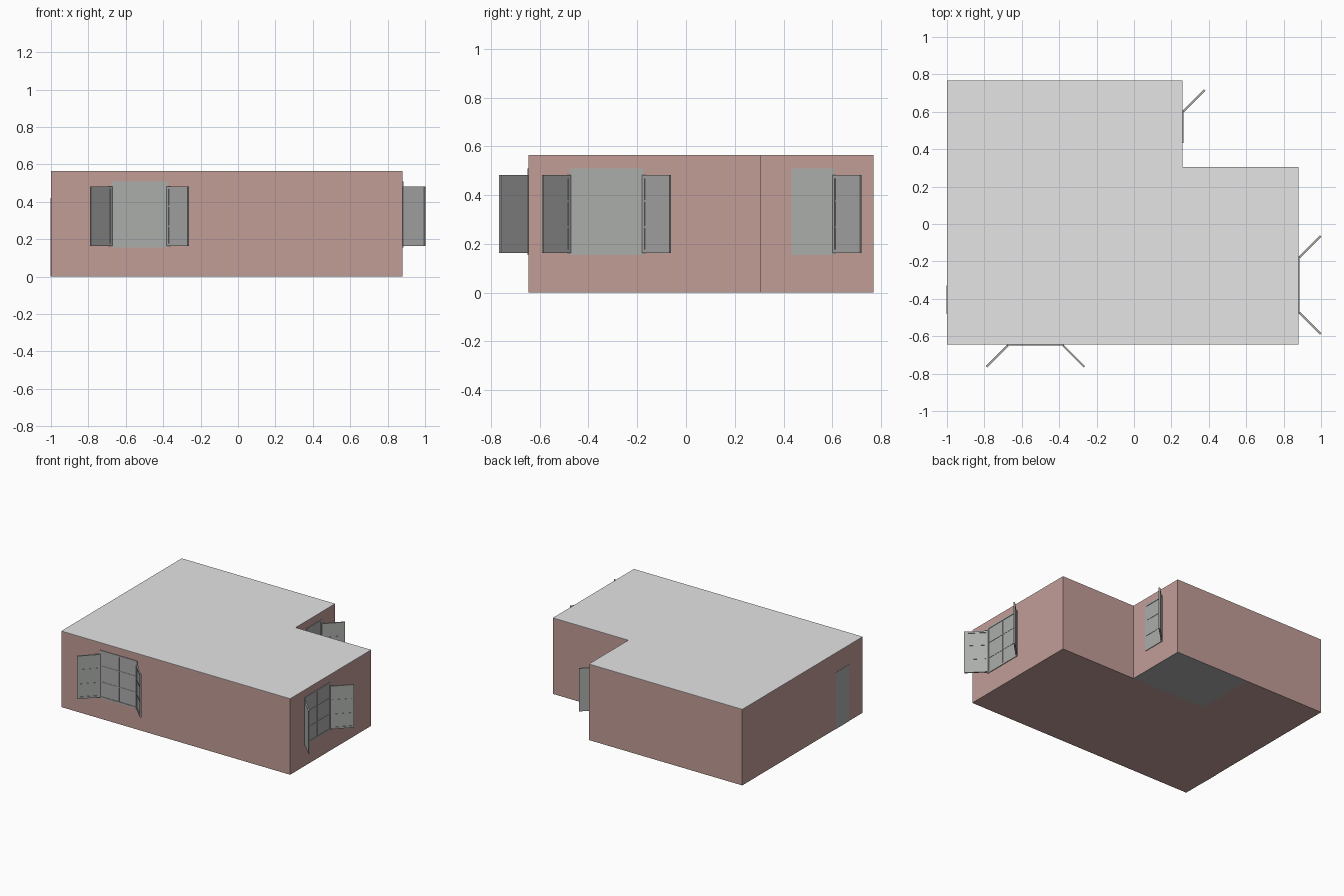
import bpy, bmesh
from math import radians
from mathutils import Matrix, Vector

cube = bpy.data.objects.get("Cube")
if cube:
    bpy.data.objects.remove(cube, do_unlink=True)


def material(name, rgb):
    m = bpy.data.materials.new(name)
    m.use_nodes = True
    m.diffuse_color = (*rgb, 1)
    m.node_tree.nodes["Principled BSDF"].inputs["Base Color"].default_value = (*rgb, 1)
    return m


CLAY = material("clay_wall", (0.54, 0.34, 0.31))
ROOF = material("pale_grey_roof", (0.78, 0.78, 0.78))
GREY = material("window_grey", (0.41, 0.42, 0.41))

HEIGHT = 0.565
SLAB = 0.003
OUTLINE = [(-1, -0.645), (0.88, -0.645), (0.88, 0.305),
           (0.26, 0.305), (0.26, 0.768), (-1, 0.768)]


def finish(bm, name, mat):
    bmesh.ops.recalc_face_normals(bm, faces=bm.faces)
    mesh = bpy.data.meshes.new(name)
    bm.to_mesh(mesh)
    bm.free()
    mesh.materials.append(mat)
    ob = bpy.data.objects.new(name, mesh)
    bpy.context.collection.objects.link(ob)
    return ob


def prism(name, outline, z0, z1, mat, capped=True):
    """Extrude a plan outline upward, with or without its end caps."""
    bm = bmesh.new()
    base = bm.faces.new([bm.verts.new((x, y, z0)) for x, y in outline])
    out = bmesh.ops.extrude_face_region(bm, geom=[base], use_keep_orig=True)
    tops = [g for g in out["geom"] if isinstance(g, bmesh.types.BMVert)]
    bmesh.ops.translate(bm, verts=tops, vec=(0, 0, z1 - z0))
    if not capped:
        caps = [f for f in bm.faces if len(f.verts) > 4]
        bmesh.ops.delete(bm, geom=caps, context="FACES_ONLY")
    return finish(bm, name, mat)


def boxes(name, spans, matrix, mat):
    """Join axis-aligned boxes, each given by two corners, in a local frame."""
    bm = bmesh.new()
    for low, high in spans:
        low, high = Vector(low), Vector(high)
        place = Matrix.Translation((low + high) / 2) @ Matrix.Diagonal((*(high - low), 1))
        bmesh.ops.create_cube(bm, size=1, matrix=place)
    ob = finish(bm, name, mat)
    ob.matrix_world = matrix
    return ob


def glazed(x0, x1, z0, z1, cols, rows, rail, back, pane, front):
    """Pane with border rails and glazing bars; the outer side is -y."""
    spans = [((x0, pane, z0), (x1, back, z1))]
    spans += [((x, front, z0), (x + rail, back, z1)) for x in (x0, x1 - rail)]
    spans += [((x0 + rail, front, z), (x1 - rail, back, z + rail)) for z in (z0, z1 - rail)]
    bar = rail * 0.3
    mid = (front + pane) / 2
    for i in range(1, cols):
        x = x0 + (x1 - x0) * i / cols
        spans.append(((x - bar, mid, z0 + rail), (x + bar, back, z1 - rail)))
    for i in range(1, rows):
        z = z0 + (z1 - z0) * i / rows
        spans.append(((x0 + rail, mid, z - bar), (x1 - rail, back, z + bar)))
    return spans


def window(name, centre, turn, width, sides):
    """Fixed glazing on a wall with open casement leaves on the given sides."""
    frame = Matrix.Translation((*centre, 0)) @ Matrix.Rotation(radians(turn), 4, "Z")
    half = width / 2
    boxes(name + "_frame",
          glazed(-half, half, 0.155, 0.51, len(sides), 3, 0.012, 0.002, -0.001, -0.005),
          frame, GREY)
    for side in sides:
        hinge = Matrix.Translation((side * (half - 0.004), -0.005, 0))
        swing = Matrix.Rotation(radians(-45 * side), 4, "Z")
        x0, x1 = sorted((0, side * 0.16))
        label = "right" if side > 0 else "left"
        boxes(name + "_" + label + "_leaf",
              glazed(x0, x1, 0.163, 0.482, 1, 3, 0.014, 0.005, -0.001, -0.005),
              frame @ hinge @ swing, GREY)


# Wall shell, roof and the two floor areas
walls = prism("walls", OUTLINE, SLAB, HEIGHT - SLAB, CLAY, capped=False)
shell = walls.modifiers.new("thickness", "SOLIDIFY")
shell.thickness = 0.02
shell.offset = -1
shell.use_even_offset = True
prism("roof", OUTLINE, HEIGHT - SLAB, HEIGHT, ROOF)
prism("main_floor", [(-1, -0.645), (0.88, -0.645), (0.88, 0.305), (-0.35, 0.305),
                     (-0.35, 0.768), (-1, 0.768)], 0, SLAB, CLAY)
prism("side_room_floor", [(-0.35, 0.305), (0.26, 0.305), (0.26, 0.768), (-0.35, 0.768)],
      0, SLAB, GREY)

# Windows: front wall, side wall and the recessed corner
window("front_window", (-0.527, -0.645), 0, 0.305, (-1, 1))
window("side_window", (0.88, -0.326), 90, 0.305, (-1, 1))
window("corner_window", (0.26, 0.52), 90, 0.175, (1,))

# Door set in the wall opposite the side window
door_frame = Matrix.Translation((-1, -0.405, 0)) @ Matrix.Rotation(radians(-90), 4, "Z")
boxes("door", [((-0.075, -0.002, 0), (0.075, 0.01, 0.42))], door_frame, GREY)
